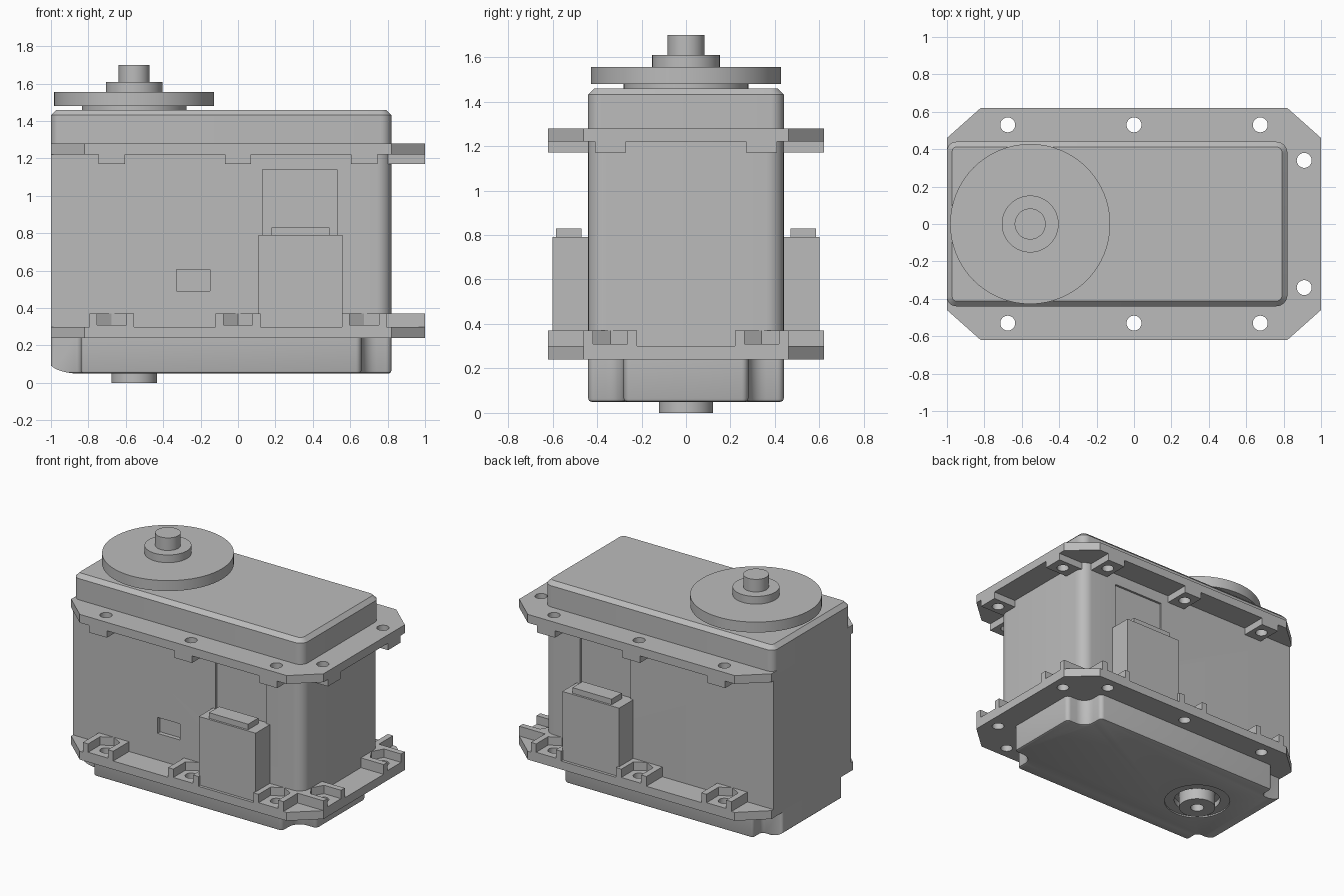
import bpy
import bmesh
from math import cos, sin, pi, radians
from mathutils import Vector

cube = bpy.data.objects.get("Cube")
if cube:
    bpy.data.objects.remove(cube)

grey = bpy.data.materials.new("grey plastic")
grey.use_nodes = True
colour = (0.5, 0.5, 0.5, 1)
grey.diffuse_color = colour
grey.node_tree.nodes["Principled BSDF"].inputs["Base Color"].default_value = colour


def rounded(points, steps=8):
    """Outline from (x, y, radius) corners."""
    out = []
    for i, (x, y, r) in enumerate(points):
        p = Vector((x, y))
        if r == 0:
            out.append(p)
            continue
        a = (Vector(points[i - 1][:2]) - p).normalized()
        b = (Vector(points[(i + 1) % len(points)][:2]) - p).normalized()
        centre = p + (a + b) * r
        for k in range(steps + 1):
            t = k / steps * pi / 2
            out.append(centre - b * r * cos(t) - a * r * sin(t))
    return out


def prism(name, outline, low, high, along="z", bevel_at=None, bevel=0.02, segments=1):
    """Extrude an outline along z, or an (x, z) outline along y."""
    bm = bmesh.new()

    def place(p, h):
        return (p[0], p[1], h) if along == "z" else (p[0], h, p[1])
    face = bm.faces.new([bm.verts.new(place(p, low)) for p in outline])
    new = bmesh.ops.extrude_face_region(bm, geom=[face])["geom"]
    shift = (0, 0, high - low) if along == "z" else (0, high - low, 0)
    bmesh.ops.translate(bm, vec=shift, verts=[v for v in new if isinstance(v, bmesh.types.BMVert)])
    bmesh.ops.recalc_face_normals(bm, faces=bm.faces)
    if bevel_at is not None:
        edges = [e for e in bm.edges if all(abs(v.co.z - bevel_at) < 1e-4 for v in e.verts)]
        bmesh.ops.bevel(bm, geom=edges, offset=bevel, segments=segments, profile=0.5, affect="EDGES")
    mesh = bpy.data.meshes.new(name)
    bm.to_mesh(mesh)
    bm.free()
    obj = bpy.data.objects.new(name, mesh)
    bpy.context.collection.objects.link(obj)
    mesh.materials.append(grey)
    return obj


def box(name, x0, x1, y0, y1, z0, z1):
    return prism(name, [(x0, y0), (x1, y0), (x1, y1), (x0, y1)], z0, z1)


def cylinder(name, x, y, r, z0, z1, sides=48, turn=0.0):
    ring = [(x + r * cos(turn + 2 * pi * k / sides), y + r * sin(turn + 2 * pi * k / sides))
            for k in range(sides)]
    return prism(name, ring, z0, z1)


def combine(obj, other, operation="DIFFERENCE"):
    other.hide_render = True
    mod = obj.modifiers.new("cut", "BOOLEAN")
    mod.operation, mod.object, mod.solver = operation, other, "EXACT"
    bpy.context.view_layer.objects.active = obj
    bpy.ops.object.modifier_apply(modifier=mod.name)
    bpy.data.objects.remove(other)


# Main case, with recessed windows above the connectors
case = prism("case", rounded([(-1, -0.44, 0), (0.82, -0.44, 0.08), (0.82, 0.44, 0.08), (-1, 0.44, 0)]),
             0.25, 1.27)
for s in (-1, 1):
    y0, y1 = sorted((s * 0.425, s * 0.5))
    combine(case, box("window_cutter", 0.13, 0.53, y0, y1, 0.7, 1.14))
combine(case, box("slot_cutter", -0.33, -0.15, -0.5, -0.41, 0.49, 0.605))

# Top cover with chamfered rim
top_cover = prism("top_cover",
                  rounded([(-1, -0.44, 0.05), (0.82, -0.44, 0.06), (0.82, 0.44, 0.06), (-1, 0.44, 0.05)]),
                  1.25, 1.46, bevel_at=1.46, bevel=0.028)

# Bottom cover with notched corners and a curved end
half = [(-0.84, 0.44, 0.02), (-0.84, 0.34, 0.03), (-1, 0.34, 0.02)]
near = [(x, -y, r) for x, y, r in reversed(half)]
notch = [(0.66, 0.44, 0.03), (0.66, 0.28, 0.08), (0.82, 0.28, 0.03)]
outline = near + [(x, -y, r) for x, y, r in notch] + notch[::-1] + half
bottom_cover = prism("bottom_cover", rounded(outline, 6), 0.05, 0.25,
                     bevel_at=0.05, bevel=0.015, segments=2)
curve = [(-0.84 - 0.17 * sin(t * pi / 20), 0.115 - 0.066 * cos(t * pi / 20)) for t in range(11)]
combine(bottom_cover, prism("end_curve", curve + [(-1.01, 0.3), (0.9, 0.3), (0.9, 0.049)],
                            -0.6, 0.6, along="y"), "INTERSECT")
combine(bottom_cover, cylinder("recess_cutter", -0.555, 0, 0.22, 0, 0.06))
combine(bottom_cover, cylinder("recess_cutter", -0.555, 0, 0.155, 0, 0.1))

# Mounting flanges
plate = [(-1, -0.46), (-0.82, -0.62), (0.82, -0.62), (1, -0.46),
         (1, 0.46), (0.82, 0.62), (-0.82, 0.62), (-1, 0.46)]
side_holes = [(x, s * 0.53) for x in (-0.675, 0, 0.675) for s in (-1, 1)]
end_holes = [(0.91, s * 0.34) for s in (-1, 1)]


def pad(name, hole, width, reach, z0, z1):
    """Block around a hole, running from the case out to the flange edge."""
    x, y = hole
    if hole in end_holes:
        return box(name, 0.91 - reach, 1, y - width, y + width, z0, z1)
    y0, y1 = sorted(((0.53 - reach) * y / 0.53, 0.62 * y / 0.53))
    return box(name, x - width, x + width, y0, y1, z0, z1)


upper_flange = prism("upper_flange", plate, 1.22, 1.28)
lower_flange = prism("lower_flange", plate, 0.24, 0.30)
for hole in side_holes + end_holes:
    end = hole in end_holes
    combine(upper_flange, pad("pad", hole, 0.07, 0.12, 1.17, 1.25), "UNION")
    combine(lower_flange, pad("pad", hole, 0.12, 0.12, 0.27, 0.37), "UNION")
for hole in side_holes + end_holes:
    # Nut pockets open towards the flange edge
    x, y = hole
    if hole in end_holes:
        pocket = box("pocket_cutter", x, 1.1, y - 0.078, y + 0.078, 0.31, 0.4)
        turn = 0
    else:
        y0, y1 = sorted((y, y * 1.3))
        pocket = box("pocket_cutter", x - 0.078, x + 0.078, y0, y1, 0.31, 0.4)
        turn = pi / 6
    combine(lower_flange, pocket)
    combine(lower_flange, cylinder("nut_cutter", x, y, 0.09, 0.31, 0.4, 6, turn))
    combine(lower_flange, cylinder("hole_cutter", x, y, 0.04, 0.1, 0.5, 24))
    combine(upper_flange, cylinder("hole_cutter", x, y, 0.04, 1.0, 1.4, 24))

# Connectors on both long sides
for s, side in ((-1, "front"), (1, "back")):
    y0, y1 = sorted((s * 0.4, s * 0.6))
    box(side + "_connector", 0.11, 0.56, y0, y1, 0.28, 0.79)
    y0, y1 = sorted((s * 0.47, s * 0.585))
    box(side + "_connector_tab", 0.18, 0.49, y0, y1, 0.77, 0.83)

# Output horn: stacked discs
for name, r, z0, z1 in (("horn_base", 0.28, 1.45, 1.49), ("horn_disc", 0.428, 1.48, 1.555),
                        ("horn_hub", 0.152, 1.55, 1.61), ("horn_shaft", 0.083, 1.6, 1.70)):
    cylinder(name, -0.555, 0, r, z0, z1, 64)

# Lower pivot with a small bore
pivot = cylinder("lower_pivot", -0.555, 0, 0.122, 0, 0.12)
combine(pivot, cylinder("bore_cutter", -0.555, 0, 0.045, -0.1, 0.08, 24))

# Smooth the curved sides, keep edges sharp
bpy.ops.object.select_all(action="DESELECT")
for obj in bpy.context.collection.objects:
    if obj.type == "MESH" and grey.name in obj.data.materials:
        obj.select_set(True)
        bpy.context.view_layer.objects.active = obj
bpy.ops.object.shade_smooth_by_angle(angle=radians(30))
